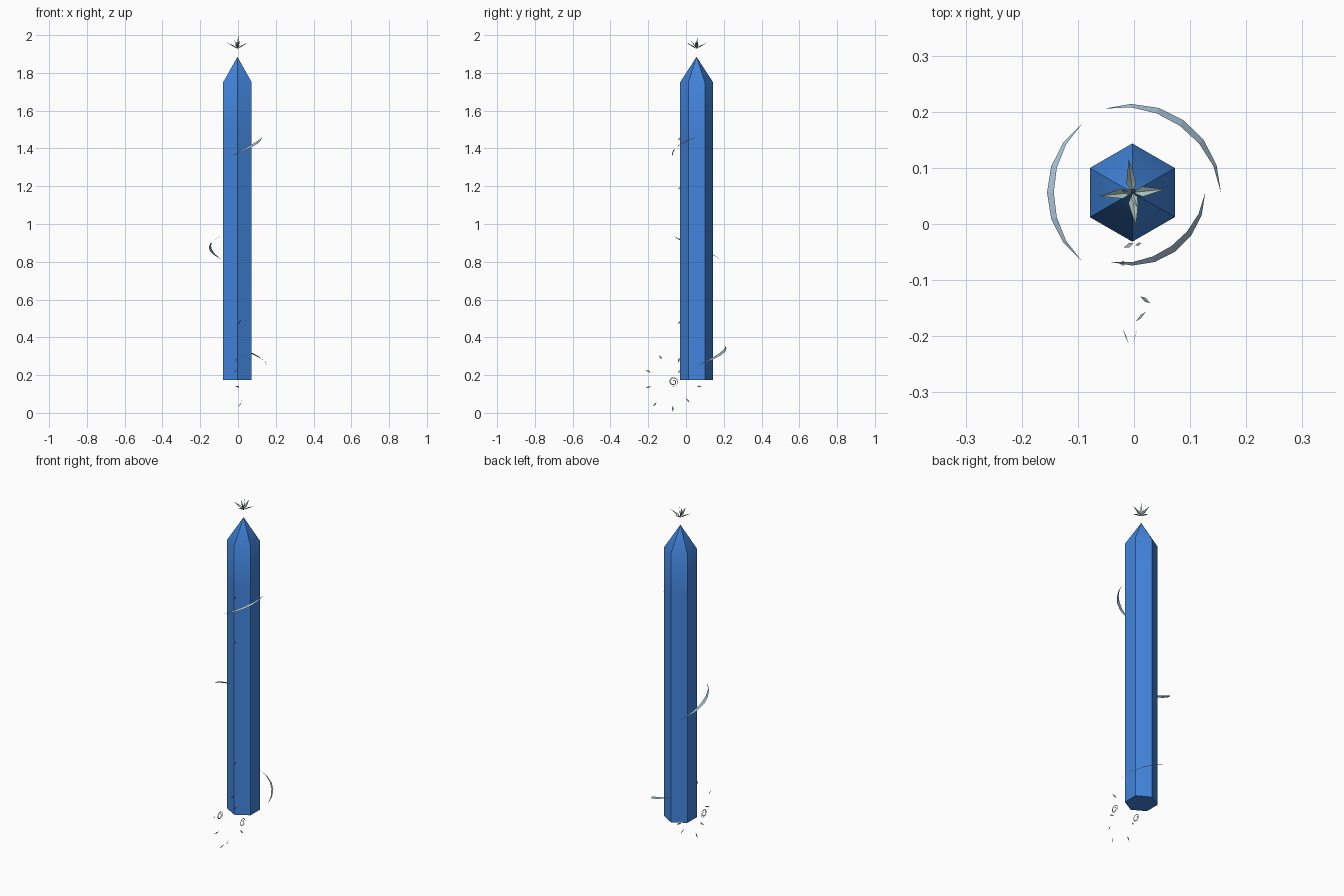
import bpy, bmesh
from math import sin, cos, pi, radians, atan2
from mathutils import Vector

if "Cube" in bpy.data.objects:
    bpy.data.objects.remove(bpy.data.objects["Cube"])

AXIS = Vector((-0.003, 0.056, 0))  # vertical axis of the crystal


def material(name, rgb):
    m = bpy.data.materials.new(name)
    m.use_nodes = True
    m.diffuse_color = (*rgb, 1)
    m.node_tree.nodes["Principled BSDF"].inputs["Base Color"].default_value = (*rgb, 1)
    return m


BLUE = material("crystal blue", (0.055, 0.235, 0.72))
PALE_BLUE = material("pale blue", (0.37, 0.53, 0.67))
PALE_GREEN = material("pale grey green", (0.42, 0.55, 0.51))


def finish(name, bm, mat):
    mesh = bpy.data.meshes.new(name)
    bm.to_mesh(mesh)
    bm.free()
    mesh.materials.append(mat)
    obj = bpy.data.objects.new(name, mesh)
    bpy.context.collection.objects.link(obj)
    return obj


def strip(bm, pairs):
    """Join pairs of points into a ribbon; equal points make a pointed end."""
    rows = []
    for a, b in pairs:
        va = bm.verts.new(a)
        rows.append((va, va if (Vector(a) - Vector(b)).length < 1e-5 else bm.verts.new(b)))
    for (a, b), (c, d) in zip(rows, rows[1:]):
        bm.faces.new(list(dict.fromkeys((a, c, d, b))))


# Six-sided crystal with a pointed top
bm = bmesh.new()
rings = []
for z in (0.175, 1.5, 1.75):
    rings.append([bm.verts.new(AXIS + Vector((0.0875 * sin(k * pi / 3), -0.0875 * cos(k * pi / 3), z)))
                  for k in range(6)])
apex = bm.verts.new(AXIS + Vector((0, 0, 1.885)))
for k in range(6):
    n = (k + 1) % 6
    for low, high in zip(rings, rings[1:]):
        bm.faces.new((low[k], low[n], high[n], high[k]))
    bm.faces.new((rings[-1][k], rings[-1][n], apex))
bm.faces.new(rings[0][::-1])
crystal = finish("crystal_shaft", bm, BLUE)
bpy.ops.object.select_all(action="DESELECT")
crystal.select_set(True)
bpy.context.view_layer.objects.active = crystal
bpy.ops.object.shade_smooth_by_angle(angle=radians(35))


# Rising crescent ribbons around the shaft
def crescent(name, radius, start, end, z0, z1, steps=6):
    bm = bmesh.new()
    pairs = []
    for i in range(steps + 1):
        t = i / steps
        a = radians(start + (end - start) * t)
        w = 0.012 * sin(pi * t)
        z = z0 + (z1 - z0) * t
        out = Vector((cos(a), sin(a), 0))
        pairs.append((AXIS + out * radius + Vector((0, 0, z)),
                      AXIS + out * (radius - w) + Vector((0, 0, z + 0.8 * w))))
    strip(bm, pairs)
    finish(name, bm, PALE_BLUE)


crescent("upper_crescent", 0.13, -108, 0, 1.355, 1.46)
crescent("middle_crescent", 0.152, 126, 234, 0.815, 0.935)
crescent("lower_crescent", 0.158, 0, 109, 0.25, 0.36)

# Star of folded blades above the tip
bm = bmesh.new()


def blade(angle, reach, width, base_z, tip_z):
    out = Vector((cos(angle), sin(angle), 0))
    side = Vector((-sin(angle), cos(angle), 0)) * width
    base = AXIS + Vector((0, 0, base_z))
    mid = base + out * reach * 0.3 + Vector((0, 0, (tip_z - base_z) * 0.25))
    tip = AXIS + out * reach + Vector((0, 0, tip_z))
    for s in (-1, 1):
        strip(bm, [(base, base), (mid, mid + side * s + Vector((0, 0, 0.006))), (tip, tip)])


for k in range(4):
    blade(radians(6) + k * pi / 2, 0.06, 0.009, 1.928, 1.963)
for k, top in enumerate((2.0, 1.98, 1.97)):
    blade(radians(50) + k * 2 * pi / 3, 0.008 + 0.012 * k, 0.006, 1.93, top)
finish("tip_star", bm, PALE_GREEN)

# Flat spirals on both sides near the base
for side, x in (("right", -0.07), ("left", 0.077)):
    bm = bmesh.new()
    pairs = []
    for i in range(25):
        t = i / 24
        a = t * 3.6 * pi
        w = 0.006 * sin(pi * t)
        r = 0.004 + 0.021 * t
        pairs.append([(x, -0.067 - q * cos(a), 0.165 + q * sin(a)) for q in (r, r + w)])
    strip(bm, pairs)
    finish(side + "_spiral", bm, PALE_GREEN)


# Thin sparks bursting outward around the base
def spark(bm, centre, direction, length, width):
    d = Vector(direction).normalized() * length / 2
    s = Vector((0, -d.z, d.y)).normalized() * width / 2
    c = Vector(centre)
    strip(bm, [(c - d, c - d), (c - s, c + s), (c + d, c + d)])


bm = bmesh.new()
BURST = [(-0.135, 0.295), (-0.2, 0.22), (-0.2, 0.135), (-0.165, 0.045),
         (-0.07, 0.022), (0.01, 0.065), (0.07, 0.14), (-0.038, 0.28)]
for k, (y, z) in enumerate(BURST):
    spark(bm, (0.02 * cos(k * 2.4), y, z), (0.1 * cos(k), y + 0.07, z - 0.165), 0.032, 0.009)
finish("base_sparks", bm, PALE_GREEN)

# Tiny flecks along the front edge
bm = bmesh.new()
for z in (0.22, 0.48, 1.19, 1.45):
    spark(bm, (0.008, -0.036, z), (0.01, 0.004, 0.02), 0.025, 0.006)
finish("front_flecks", bm, PALE_GREEN)
